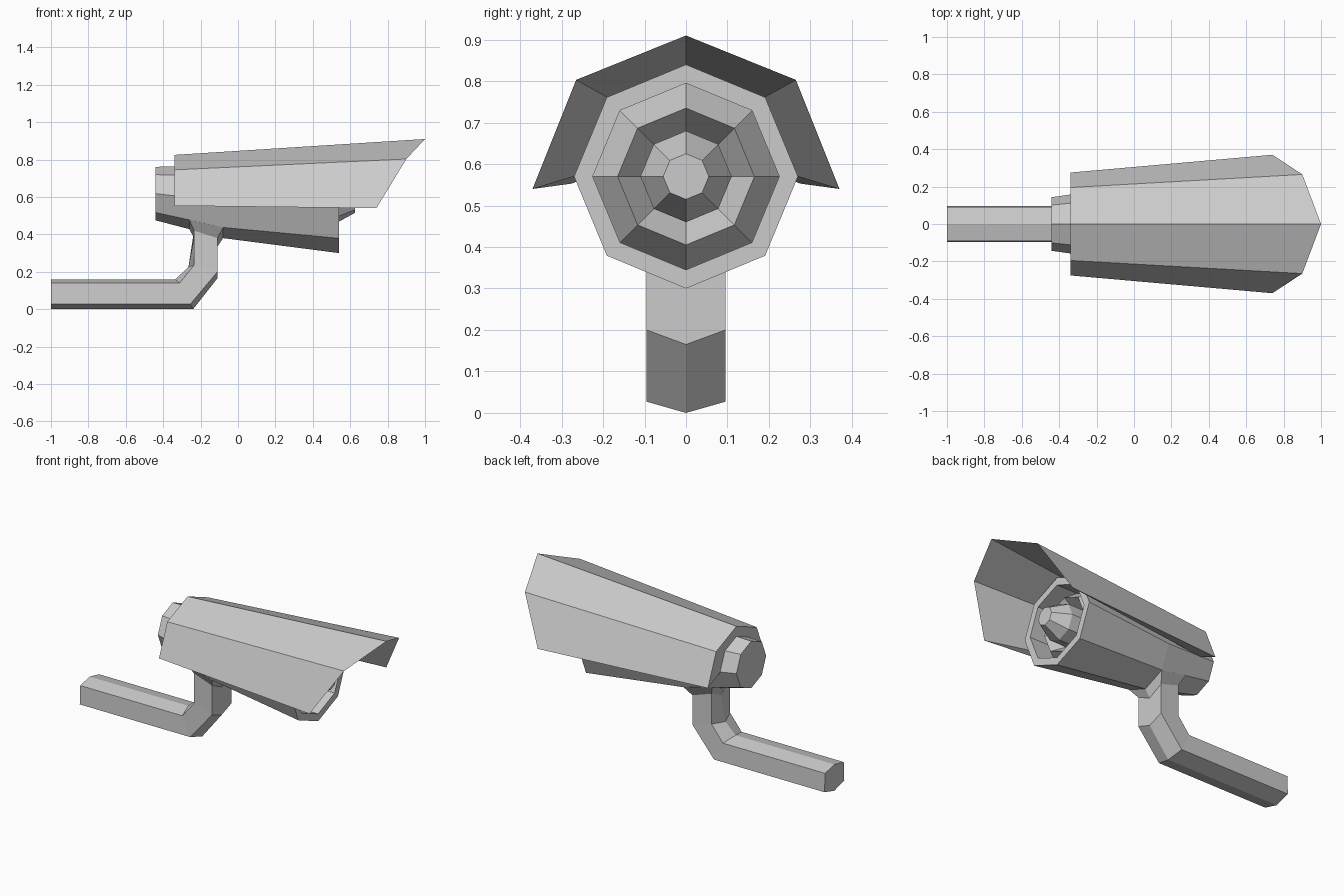
import bpy, bmesh
from math import sin, cos, pi

if "Cube" in bpy.data.objects:
    bpy.data.objects.remove(bpy.data.objects["Cube"])


def loft(name, rings, closed=True, cap_start=False, cap_end=False):
    """Bridge consecutive rings of points into a flat-shaded mesh."""
    bm = bmesh.new()
    vs = [[bm.verts.new(p) for p in r] for r in rings]
    n = len(rings[0])
    for a, b in zip(vs, vs[1:]):
        for i in range(n if closed else n - 1):
            j = (i + 1) % n
            bm.faces.new((a[i], a[j], b[j], b[i]))
    if cap_start:
        bm.faces.new(vs[0])
    if cap_end:
        bm.faces.new(vs[-1])
    bmesh.ops.remove_doubles(bm, verts=bm.verts, dist=0.0005)
    bmesh.ops.recalc_face_normals(bm, faces=bm.faces)
    me = bpy.data.meshes.new(name)
    bm.to_mesh(me)
    bm.free()
    ob = bpy.data.objects.new(name, me)
    bpy.context.collection.objects.link(ob)
    return ob


def octagon(x, z, r):
    return [(x, r * sin(k * pi / 4), z + r * cos(k * pi / 4)) for k in range(8)]


def mirrored(half):
    """Half section from centre line to the +y side, completed to -y."""
    return [(x, -y, z) for x, y, z in reversed(half) if y > 0] + half


# Camera housing with recessed front, lens bezel and protruding lens
loft("camera_housing", [octagon(*s) for s in (
    (-0.44, 0.618, 0.143), (-0.26, 0.597, 0.169), (-0.08, 0.575, 0.195),
    (0.54, 0.57, 0.27), (0.54, 0.57, 0.225), (0.40, 0.57, 0.225),
    (0.49, 0.57, 0.165), (0.41, 0.57, 0.11), (0.525, 0.57, 0.11),
    (0.625, 0.57, 0.055))], cap_start=True, cap_end=True)

# Sun visor: outer shell and inner shell meeting in a sharp front edge
outer_back = mirrored([(-0.34, 0, 0.825), (-0.34, 0.195, 0.745), (-0.34, 0.275, 0.553)])
front_edge = mirrored([(1.0, 0, 0.91), (0.90, 0.265, 0.803), (0.74, 0.37, 0.54)])
inner_back = mirrored([(-0.34, 0, 0.76), (-0.34, 0.11, 0.717), (-0.34, 0.155, 0.605)])
visor = loft("sun_visor", [outer_back, front_edge, inner_back, outer_back], closed=False)
bm = bmesh.new()
bm.from_mesh(visor.data)
bmesh.ops.holes_fill(bm, edges=[e for e in bm.edges if e.is_boundary], sides=4)
bmesh.ops.recalc_face_normals(bm, faces=bm.faces)
bm.to_mesh(visor.data)
bm.free()


# Mounting arm: six-sided tube, flared at the housing and bent to the wall
def arm_ring(outer_mid, outer_side, inner_side, inner_mid):
    (ax, az), (bx, by, bz), (cx, cy, cz), (dx, dz) = outer_mid, outer_side, inner_side, inner_mid
    return [(ax, 0, az), (bx, by, bz), (cx, cy, cz), (dx, 0, dz), (cx, -cy, cz), (bx, -by, bz)]


loft("mounting_arm", [
    arm_ring((-0.08, 0.38), (-0.08, 0.138, 0.437), (-0.26, 0.12, 0.477), (-0.26, 0.428)),
    arm_ring((-0.11, 0.335), (-0.11, 0.095, 0.38), (-0.235, 0.09, 0.42), (-0.235, 0.38)),
    arm_ring((-0.11, 0.165), (-0.11, 0.095, 0.20), (-0.235, 0.09, 0.235), (-0.265, 0.225)),
    arm_ring((-0.24, 0.0), (-0.255, 0.095, 0.027), (-0.312, 0.09, 0.14), (-0.335, 0.16)),
    arm_ring((-1.0, 0.0), (-1.0, 0.095, 0.027), (-1.0, 0.09, 0.14), (-1.0, 0.16)),
], cap_end=True)
